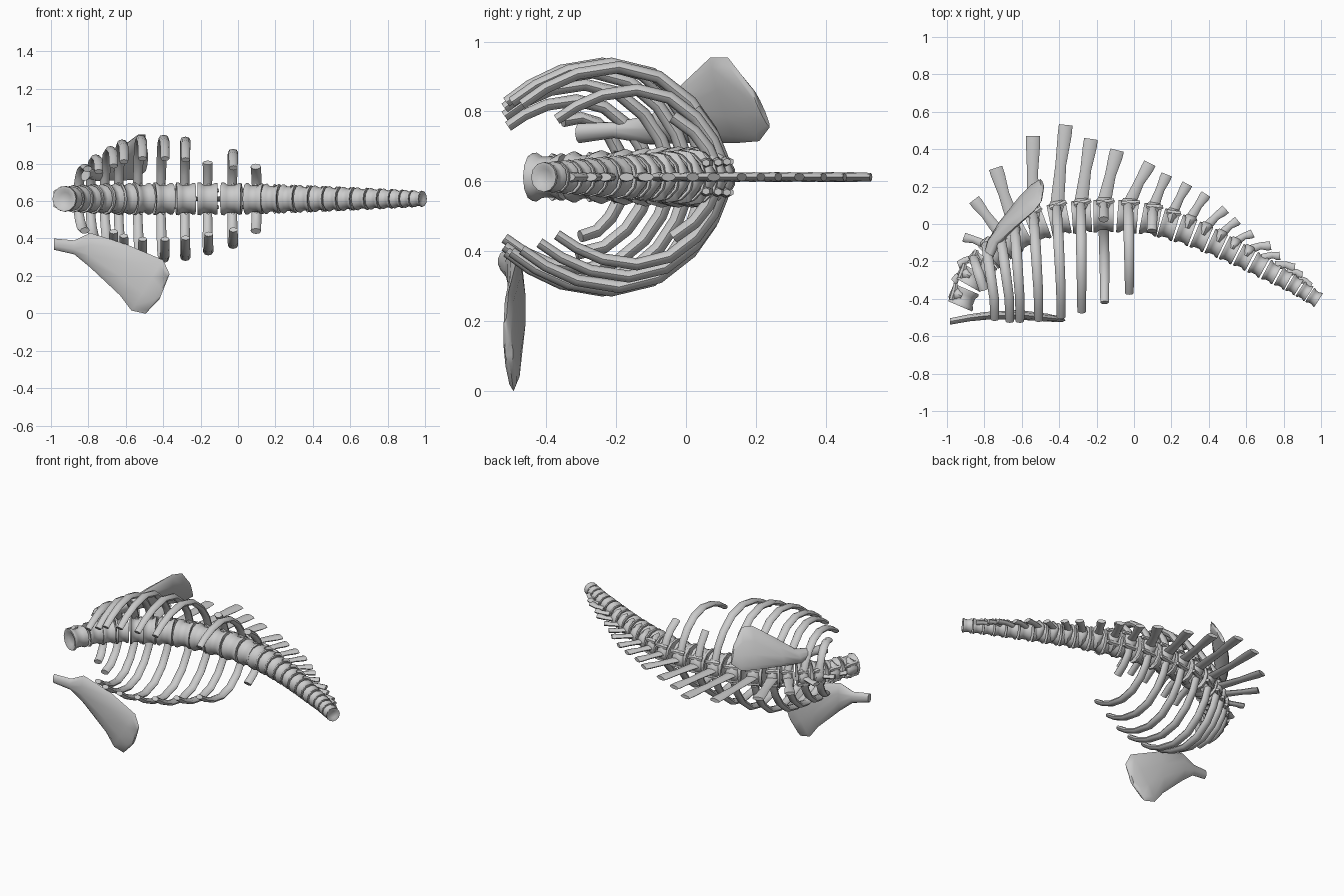
import bpy, bmesh, math
from mathutils import Vector as V

if "Cube" in bpy.data.objects:
    bpy.data.objects.remove(bpy.data.objects["Cube"])

ZC = 0.612
X, Z = V((1, 0, 0)), V((0, 0, 1))


def loft(bm, rings, n):
    """rings: (centre, half-axis u, half-axis v); skinned and capped"""
    loops = []
    for c, u, v in rings:
        loops.append([bm.verts.new(c + u * math.cos(2 * math.pi * k / n) + v * math.sin(2 * math.pi * k / n))
                      for k in range(n)])
    for a, b in zip(loops, loops[1:]):
        for k in range(n):
            bm.faces.new((a[k], a[(k + 1) % n], b[(k + 1) % n], b[k]))
    bm.faces.new(loops[0][::-1])
    bm.faces.new(loops[-1])


def sweep(bm, pts, sizes, side, n=8):
    """sweep an oval along pts; sizes = (along side, across)"""
    rings = []
    for i, p in enumerate(pts):
        t = (pts[min(i + 1, len(pts) - 1)] - pts[max(i - 1, 0)]).normalized()
        w = t.cross(side).normalized()
        rings.append((p, w.cross(t).normalized() * sizes[i][0], w * sizes[i][1]))
    loft(bm, rings, n)


def finish(bm, name, angle=52):
    bmesh.ops.recalc_face_normals(bm, faces=bm.faces)
    me = bpy.data.meshes.new(name)
    bm.to_mesh(me)
    bm.free()
    ob = bpy.data.objects.new(name, me)
    bpy.context.collection.objects.link(ob)
    bpy.ops.object.select_all(action='DESELECT')
    ob.select_set(True)
    bpy.context.view_layer.objects.active = ob
    bpy.ops.object.shade_smooth_by_angle(angle=math.radians(angle))


# spine centre line, seen from above
spine = [V((x, y, ZC)) for x, y in [
    (-.91, -.395), (-.865, -.29), (-.81, -.22), (-.75, -.155), (-.68, -.10), (-.61, -.055),
    (-.515, -.01), (-.40, .025), (-.28, .038), (-.163, .042), (-.035, .038), (.088, .022),
    (.185, -.005), (.275, -.035), (.36, -.07), (.44, -.105), (.515, -.142), (.59, -.18),
    (.665, -.22), (.735, -.258), (.80, -.292), (.858, -.325), (.912, -.36), (.963, -.393)]]
# spinous process tips, one for each vertebra after the first
tips = [(-.965, -.31), (-.94, -.22), (-.91, -.07), (-.855, .13), (-.74, .30), (-.54, .47),
        (-.365, .53), (-.23, .455), (-.09, .395), (.085, .325), (.175, .265), (.285, .215),
        (.385, .16), (.49, .08), (.555, .02), (.635, -.05), (.73, -.115), (.78, -.17),
        (.86, -.235), (.90, -.275), (.945, -.335)]
N = len(spine)


def frame(i):
    t = (spine[min(i + 1, N - 1)] - spine[max(i - 1, 0)]).normalized()
    return t, Z.cross(t)


# vertebrae: flared drum, neural arch and spinous process
for i, c in enumerate(spine):
    bm = bmesh.new()
    t, up = frame(i)
    r = .070 + .018 * min(i / 5, 1) if i < 11 else .088 - .043 * (i - 10) / 13
    gap = (spine[min(i + 1, N - 1)] - spine[max(i - 1, 0)]).length / (2 if 0 < i < N - 1 else 1)
    h = gap * .43 if i < N - 1 else .028
    prof = [(-.7, .5), (-1, .78), (-1, .98), (-.72, 1), (-.4, .85), (.35, .83), (.75, .97), (1, .95), (1, .76), (.7, .5)]
    loft(bm, [(c + t * h * a, Z * r * b, up * r * b) for a, b in prof], 12)
    if i < 18:
        loft(bm, [(c + up * r * a + t * h * .1, Z * r * b, t * h * d) for a, b, d in
                  [(.2, .98, .6), (.65, .92, .8), (.95, .55, .85), (1.12, .25, .65)]], 8)
    for s in (-1, 1):                       # articular prongs
        if i < 13:
            a = c + up * r * .78 + Z * s * r * .5
            sweep(bm, [a - t * h * .7, a + t * h * .6 + up * .008, a + t * h * 1.1 + up * .016],
                  [(.014, .016), (.015, .016), (.010, .012)], Z, 6)
    if 0 < i <= len(tips):
        e = V((*tips[i - 1], ZC))
        b = c + up * r * .7
        k = min(1, (e - b).length / .3)
        m = b.lerp(e, .5) + up * .012
        w = .014 + .020 * k
        sweep(bm, [b, m, b.lerp(e, .88), e], [(.014, w * 1.1), (.012, w * .85), (.014, w * 1.1), (.012, w * 1.08)], Z)
    finish(bm, f"vertebra_{i + 1}")

# ribs: vertebra, tip x, tip y, reach, number of path points kept above and below
arc = [(0, .18), (.05, .42), (.15, .68), (.31, .91), (.51, 1), (.72, .94), (.88, .81), (1, .66)]
ribs = [(2, -.80, -.42, .17, 6, 5), (3, -.745, -.51, .22, 8, 5), (4, -.665, -.52, .265, 8, 8),
        (5, -.61, -.52, .30, 8, 8), (6, -.51, -.515, .325, 8, 8), (7, -.39, -.50, .325, 8, 8),
        (8, -.28, -.47, .315, 8, 8), (9, -.157, -.42, .285, 3, 8), (10, -.025, -.37, .25, 8, 8),
        (11, .09, -.30, .19, 4, 4)]
for i, tx, ty, reach, above, below in ribs:
    for s, keep, label in ((1, above, "upper"), (-1, below, "lower")):
        a = spine[i] + frame(i)[1] * .06
        pts = [V((a.x + (tx - a.x) * min(1, u * 1.3), a.y + (ty - a.y) * u, ZC + s * reach * v))
               for u, v in arc[:keep]]
        sz = [(.028 - .005 * abs(k - 3) / 4, .021 - .006 * (k / 7)) for k in range(keep)]
        bm = bmesh.new()
        sweep(bm, pts, sz, X)
        finish(bm, f"{label}_rib_{i}")


def blade(name, pairs, place, normal, thick):
    """flat bone through paired edge points"""
    bm = bmesh.new()
    rings = []
    for k, (p, q) in enumerate(pairs):
        p, q = place(*p), place(*q)
        rings.append(((p + q) / 2, (p - q) / 2, normal * thick[k]))
    loft(bm, rings, 10)
    finish(bm, name)


# shoulder blades: one on the ribcage, one lying loose
blade("upper_shoulder_blade",
      [((-.31, .765), (-.30, .71)), ((-.2, .77), (-.2, .725)), ((-.10, .79), (-.1, .705)),
       ((-.02, .87), (.0, .71)), ((.07, .955), (.15, .71)), ((.12, .955), (.21, .715)),
       ((.19, .865), (.24, .755))],
      lambda y, z: V((-1.06 + .566 * y + .563 * z - .06 * (1 - ((y + .03) / .27) ** 2), y, z)),
      V((.8, -.45, -.4)).normalized(), [.026, .024, .028, .028, .023, .018, .012])
blade("loose_shoulder_blade",
      [((-.985, .40), (-.985, .34)), ((-.875, .39), (-.875, .315)), ((-.79, .43), (-.79, .245)),
       ((-.60, .37), (-.63, .095)), ((-.40, .285), (-.57, .015)), ((-.366, .21), (-.495, -.002)),
       ((-.39, .15), (-.42, .075))],
      lambda x, z: V((x, -.485 - .035 * ((x + .66) / .32) ** 2, z)),
      V((0, 1, 0)), [.018, .02, .022, .027, .022, .017, .012])
